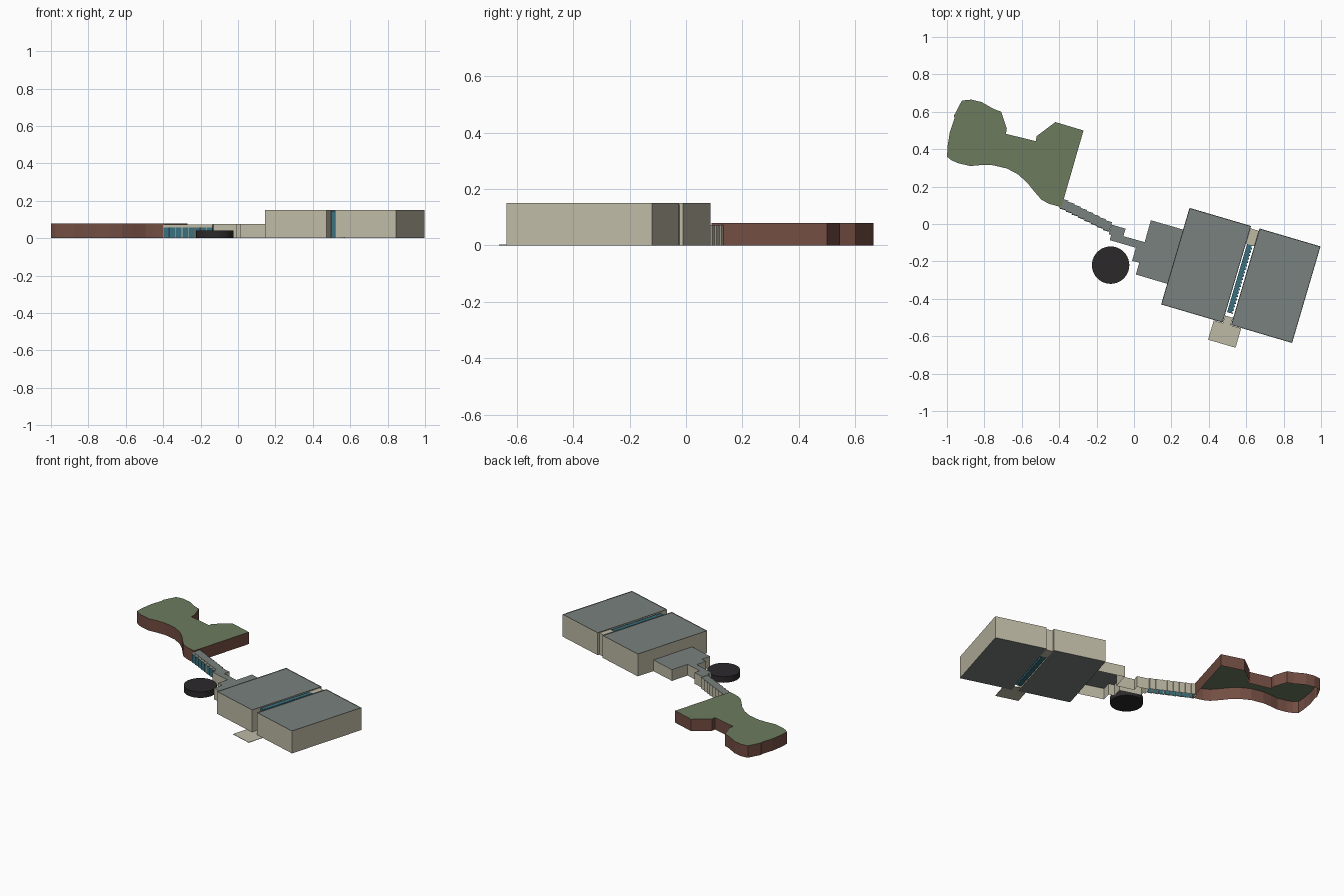
import bpy, bmesh, math
from mathutils import Vector

if "Cube" in bpy.data.objects:
    bpy.data.objects.remove(bpy.data.objects["Cube"])


def mat(name, r, g, b):
    m = bpy.data.materials.new(name)
    m.diffuse_color = (r, g, b, 1)
    m.use_nodes = True
    m.node_tree.nodes["Principled BSDF"].inputs["Base Color"].default_value = m.diffuse_color
    return m


BEIGE = mat("beige_wall", 0.52, 0.49, 0.38)
GREY = mat("grey_roof", 0.19, 0.22, 0.21)
GREEN = mat("green_roof", 0.15, 0.20, 0.11)
BROWN = mat("brown_wall", 0.17, 0.075, 0.055)
BLUE = mat("blue_glass", 0.04, 0.16, 0.21)
DARK = mat("dark_stone", 0.025, 0.022, 0.024)

ANG = math.radians(-16.4)
U = Vector((math.cos(ANG), math.sin(ANG)))
V = Vector((-U.y, U.x))


def local(origin, pts):
    """Turn points in the tilted building frame into world x, y."""
    return [tuple(Vector(origin) + U * u + V * v) for u, v in pts]


def rect(u0, u1, v0, v1):
    return [(u0, v0), (u1, v0), (u1, v1), (u0, v1)]


def prism(name, pts, z0, z1, wall, roof=None, floor=True, rim=0):
    """Extrude an outline; roof and floor take the second material."""
    bm = bmesh.new()
    base = bm.faces.new([bm.verts.new((x, y, z0)) for x, y in pts])
    base.normal_update()
    if base.normal.z < 0:
        base.normal_flip()
    res = bmesh.ops.extrude_face_region(bm, geom=[base], use_keep_orig=True)
    for v in res["geom"]:
        if isinstance(v, bmesh.types.BMVert):
            v.co.z = z1
    bmesh.ops.recalc_face_normals(bm, faces=bm.faces)
    for f in bm.faces:
        f.material_index = 1 if abs(f.normal.z) > 0.5 else 0
    if rim:
        top = [f for f in bm.faces if f.normal.z > 0.5]
        bmesh.ops.inset_region(bm, faces=top, thickness=rim, depth=-rim)
    if not floor:
        low = [f for f in bm.faces if all(abs(v.co.z - z0) < 1e-6 for v in f.verts)]
        bmesh.ops.delete(bm, geom=low, context="FACES_ONLY")
    me = bpy.data.meshes.new(name)
    bm.to_mesh(me)
    bm.free()
    me.materials.append(wall)
    me.materials.append(roof or wall)
    ob = bpy.data.objects.new(name, me)
    bpy.context.collection.objects.link(ob)
    return ob


# Main hall: two blocks either side of a narrow passage
HALL = (0.145, -0.43)
prism("hall_left_block", local(HALL, rect(0, 0.343, 0, 0.538)), 0, 0.15, BEIGE, GREY, rim=0.003)
prism("hall_right_block", local(HALL, rect(0.39, 0.73, 0, 0.538)), 0, 0.15, BEIGE, GREY, rim=0.003)
prism("passage_back_wall", local(HALL, rect(0.343, 0.39, 0.44, 0.525)), 0, 0.145, BEIGE)

# Folded glass spine inside the passage
n, v0, v1 = 20, 0.06, 0.44
step = (v1 - v0) / n
spine = [(0.35, v1), (0.35, v0)]
for i in range(n):
    spine += [(0.384, v0 + i * step), (0.374, v0 + (i + 0.7) * step)]
spine.append((0.384, v1))
prism("passage_glass", local(HALL, spine), 0, 0.146, BLUE)

# Entrance paving with a tongue reaching into the passage
paving = [(0.294, -0.11), (0.447, -0.11), (0.447, -0.002), (0.388, -0.002),
          (0.388, 0.04), (0.345, 0.04), (0.345, -0.002), (0.294, -0.002)]
prism("entrance_paving", local(HALL, paving), 0, 0.003, BEIGE)

# Low foyer linking hall and walkway
foyer = [(0.09, 0.02), (0.057, -0.097), (-0.057, -0.065), (-0.045, -0.025),
         (-0.12, -0.003), (-0.135, -0.055), (-0.122, -0.059), (-0.13, -0.086),
         (0.01, -0.127), (-0.01, -0.197), (0.028, -0.207), (0.01, -0.27),
         (0.185, -0.322), (0.27, -0.032)]
prism("foyer", foyer, 0, 0.075, BEIGE, GREY, floor=False)

# Stepped walkway with glazed front bays
WALK = (-0.385, 0.135)
s, d, w, bays = 0.0365, 0.0064, 0.052, 8
top, bottom = [], []
for i in range(bays):
    top += [(i * s, -i * d), ((i + 1) * s, -i * d)]
    bottom += [(i * s, -i * d - w), ((i + 1) * s, -i * d - w)]
    vb = -i * d - w
    prism(f"walkway_glass_{i + 1}", local(WALK, rect(i * s + 0.003, (i + 1) * s - 0.003, vb - 0.002, vb + 0.002)),
          0.004, 0.057, BLUE)
prism("walkway", local(WALK, top + bottom[::-1]), 0, 0.073, BEIGE, GREY, floor=False)

# Curved pavilion with green roof, open underneath
pavilion = [(-0.92, 0.66), (-0.87, 0.665), (-0.815, 0.652), (-0.75, 0.615),
            (-0.71, 0.6), (-0.68, 0.51), (-0.685, 0.482), (-0.525, 0.443),
            (-0.52, 0.47), (-0.42, 0.545), (-0.27, 0.5), (-0.388, 0.09),
            (-0.455, 0.108), (-0.495, 0.13), (-0.53, 0.17), (-0.57, 0.22),
            (-0.62, 0.265), (-0.68, 0.297), (-0.76, 0.315), (-0.82, 0.315),
            (-0.875, 0.31), (-0.94, 0.325), (-0.975, 0.34), (-1.0, 0.36),
            (-0.996, 0.42), (-0.985, 0.49), (-0.96, 0.565), (-0.962, 0.58)]
prism("pavilion", pavilion, 0, 0.08, BROWN, GREEN, floor=False)

# Round dark pool
bpy.ops.mesh.primitive_cylinder_add(vertices=40, radius=0.1, depth=0.04, location=(-0.125, -0.22, 0.02))
pool = bpy.context.object
pool.name = "round_pool"
pool.data.materials.append(DARK)
bpy.ops.object.shade_smooth_by_angle()
